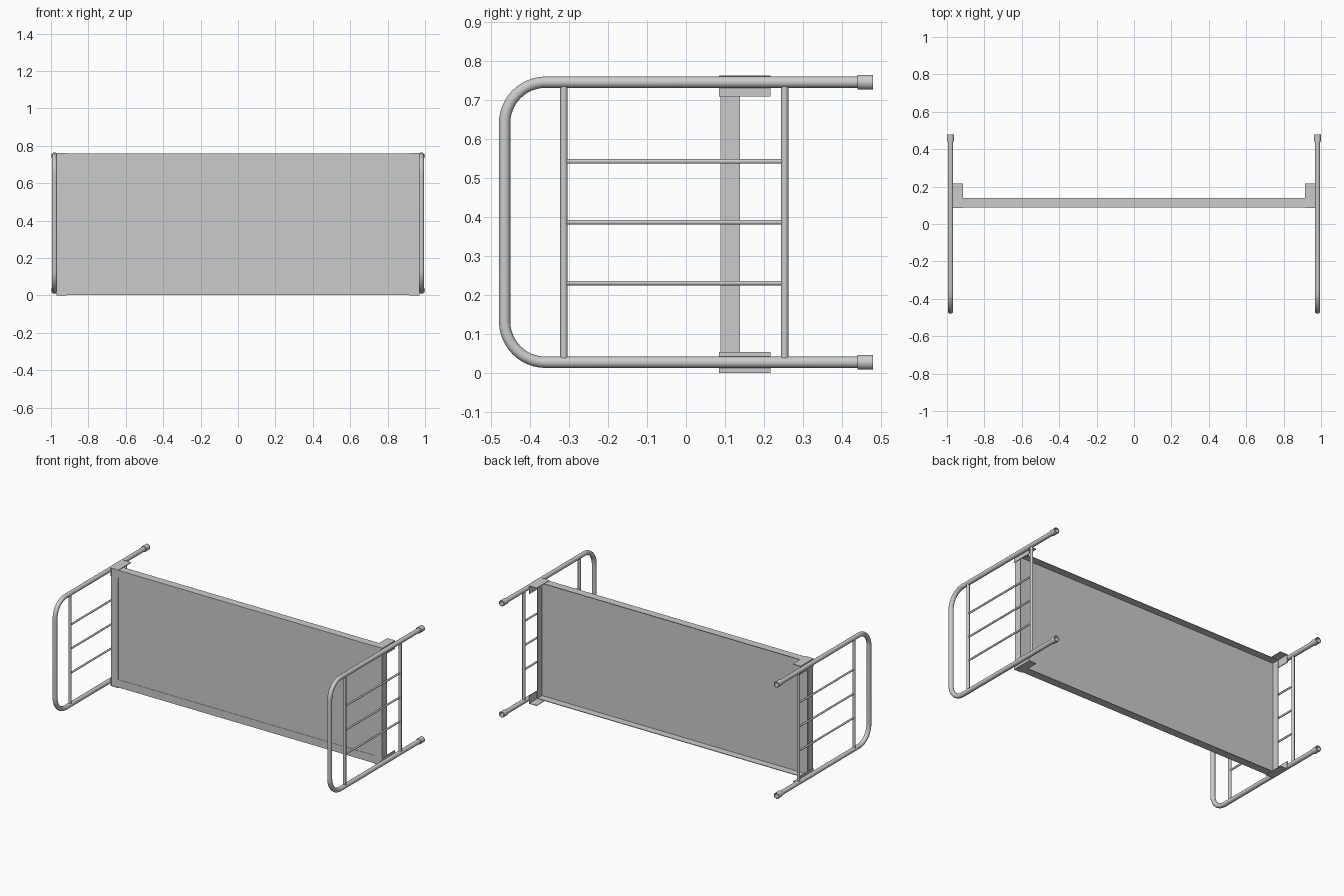
import bpy, math

if "Cube" in bpy.data.objects:
    bpy.data.objects.remove(bpy.data.objects["Cube"])

ZB, ZT = 0.027, 0.745      # leg tube centre heights
XE = 0.981                 # end frame position
R = 0.0145                 # main tube radius


def tube(name, pts, r, sides=4, caps=False):
    """Round tube swept along a polyline path."""
    cu = bpy.data.curves.new(name, 'CURVE')
    cu.dimensions = '3D'
    cu.bevel_depth = r
    cu.bevel_resolution = sides
    cu.use_fill_caps = caps
    sp = cu.splines.new('POLY')
    sp.points.add(len(pts) - 1)
    for p, co in zip(sp.points, pts):
        p.co = (*co, 1)
    sp.use_smooth = True
    ob = bpy.data.objects.new(name, cu)
    bpy.context.collection.objects.link(ob)
    return ob


def box(name, lo, hi):
    """Box from two opposite corners."""
    lo, hi = [min(a, b) for a, b in zip(lo, hi)], [max(a, b) for a, b in zip(lo, hi)]
    v = [(x, y, z) for x in (lo[0], hi[0]) for y in (lo[1], hi[1]) for z in (lo[2], hi[2])]
    f = [(0, 1, 3, 2), (4, 6, 7, 5), (0, 4, 5, 1), (2, 3, 7, 6), (0, 2, 6, 4), (1, 5, 7, 3)]
    me = bpy.data.meshes.new(name)
    me.from_pydata(v, [], f)
    ob = bpy.data.objects.new(name, me)
    bpy.context.collection.objects.link(ob)
    return ob


def foot(name, x, z):
    """Hollow sleeve with its open end facing +y."""
    prof = [(R, 0.44), (0.019, 0.44), (0.019, 0.479), (0.0145, 0.479), (0.0145, 0.45)]
    n = 24
    v = [(x + r * math.cos(2 * math.pi * i / n), y, z + r * math.sin(2 * math.pi * i / n))
         for r, y in prof for i in range(n)]
    f = [(k * n + i, k * n + (i + 1) % n, (k + 1) * n + (i + 1) % n, (k + 1) * n + i)
         for k in range(len(prof) - 1) for i in range(n)]
    me = bpy.data.meshes.new(name)
    me.from_pydata(v, [], f)
    ob = bpy.data.objects.new(name, me)
    bpy.context.collection.objects.link(ob)
    bpy.ops.object.select_all(action='DESELECT')
    bpy.context.view_layer.objects.active = ob
    ob.select_set(True)
    bpy.ops.object.shade_smooth_by_angle(angle=math.radians(40))


# End frames: bent tube, cross bars, thin rods, feet
for s, side in ((-1, 'left'), (1, 'right')):
    x = s * XE
    bend, y0 = 0.105, -0.465
    path = [(x, 0.475, ZB)]
    for cz, a0 in ((ZB + bend, 270), (ZT - bend, 180)):
        for i in range(13):
            a = math.radians(a0 - i * 7.5)
            path.append((x, y0 + bend + bend * math.cos(a), cz + bend * math.sin(a)))
    path.append((x, 0.475, ZT))
    tube(side + '_end_tube', path, R, 6)

    for y, n in ((-0.313, 'upper'), (0.253, 'lower')):
        tube(f'{side}_{n}_bar', [(x, y, ZB + 0.01), (x, y, ZT - 0.01)], 0.0095, 4, True)
    for i, z in enumerate((0.23, 0.386, 0.542)):
        tube(f'{side}_rod_{i}', [(x, -0.313, z), (x, 0.253, z)], 0.006, 3, True)
    for z, n in ((ZB, 'bottom'), (ZT, 'top')):
        foot(f'{side}_{n}_foot', x, z)

# Bed base: angle-iron rails around a flat sheet
XO, Z0, Z1 = 0.967, 0.003, 0.759
YF, YB, T, W = 0.088, 0.139, 0.004, 0.05
for z, d, n in ((Z0, 1, 'bottom'), (Z1, -1, 'top')):
    box(n + '_rail_side', (-XO, YF, z), (XO, YB, z + d * T))
    box(n + '_rail_lip', (-XO, YF, z), (XO, YF + T, z + d * W))
for s, n in ((-1, 'left'), (1, 'right')):
    box(n + '_rail_side', (s * XO, YF, Z0 + T), (s * (XO - T), YB, Z1 - T))
    box(n + '_rail_lip', (s * (XO - T), YF, Z0 + W), (s * (XO - W), YF + T, Z1 - W))
box('base_sheet', (-XO + T, YF + 0.002, Z0 + T), (XO - T, YF + T + 0.001, Z1 - T))

# Corner brackets: L-shaped angles joining rails to legs
for s, side in ((-1, 'left'), (1, 'right')):
    for z, d, n in ((0.0, 1, 'bottom'), (0.762, -1, 'top')):
        box(f'{side}_{n}_bracket_plate', (s * 0.915, YF - 0.003, z), (s * 0.971, 0.217, z + d * 0.004))
        box(f'{side}_{n}_bracket_flange', (s * 0.966, YF - 0.003, z), (s * 0.971, 0.217, z + d * 0.053))
